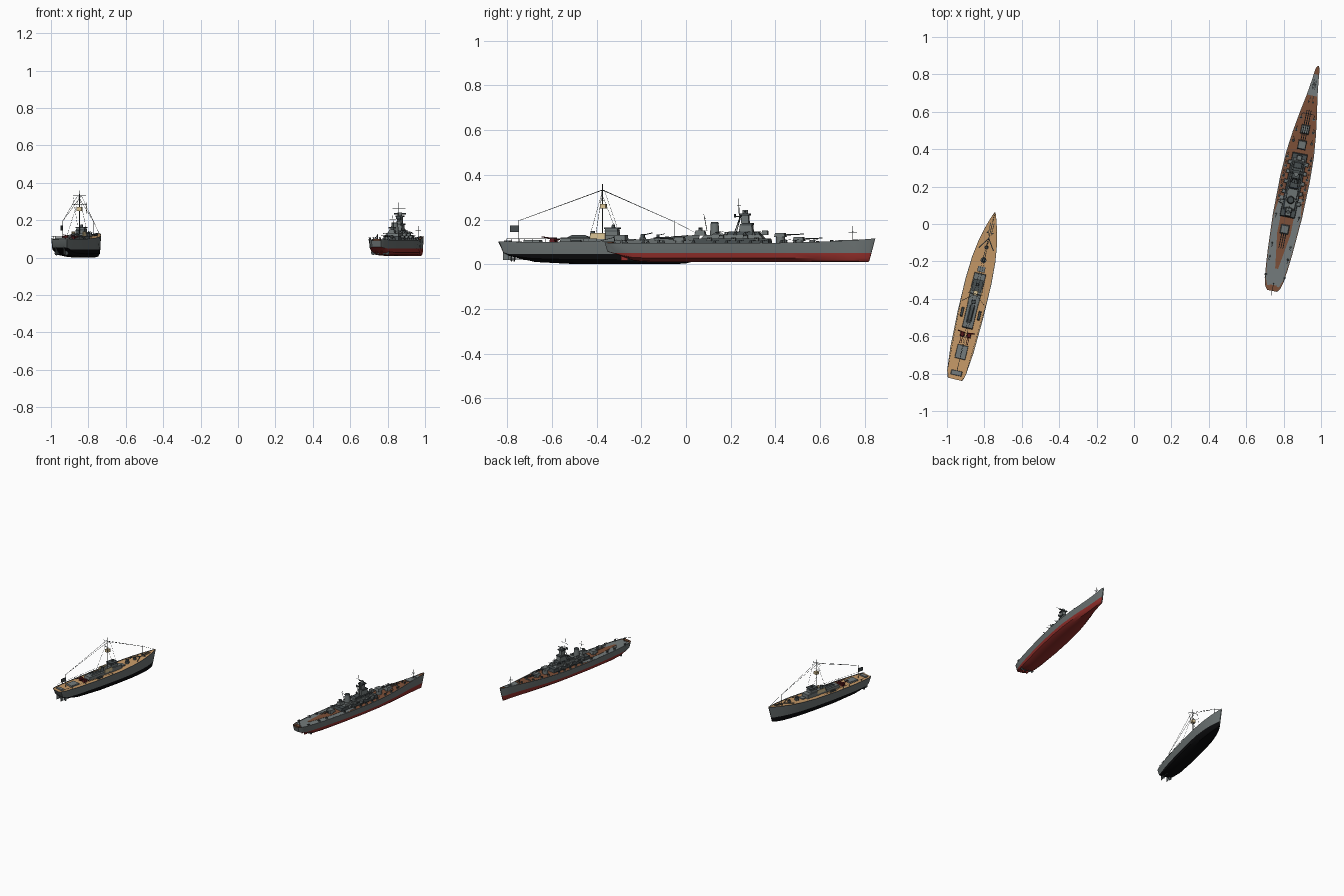
import bpy, bmesh, math
from mathutils import Matrix, Vector

if "Cube" in bpy.data.objects:
    bpy.data.objects.remove(bpy.data.objects["Cube"])


def mat(name, hexa):
    m = bpy.data.materials.new(name)
    c = [int(hexa[i:i + 2], 16) / 255 for i in (0, 2, 4)]
    m.diffuse_color = [((v + .055) / 1.055) ** 2.4 if v > .04 else v / 12.92 for v in c] + [1]
    m.use_nodes = True
    m.node_tree.nodes["Principled BSDF"].inputs["Base Color"].default_value = m.diffuse_color
    return m


GREY, DARK, STEEL = mat("hull_grey", "6c7373"), mat("dark_grey", "474e50"), mat("deck_grey", "747b7c")
BLACK, RED, MAROON = mat("bottom_black", "0b0b0d"), mat("bottom_red", "942f2b"), mat("gun_maroon", "5a191d")
TAN, BROWN, CREAM = mat("tan_wood", "c79a68"), mat("brown_wood", "7d5038"), mat("canvas_cream", "d8c294")
PLACE = Matrix()          # placement of the ship being built


def finish(name, bm, mats, smooth=False):
    bmesh.ops.recalc_face_normals(bm, faces=bm.faces)
    me = bpy.data.meshes.new(name)
    bm.to_mesh(me)
    bm.free()
    for m in mats:
        me.materials.append(m)
    ob = bpy.data.objects.new(name, me)
    bpy.context.collection.objects.link(ob)
    ob.matrix_world = PLACE
    if smooth:
        bpy.context.view_layer.objects.active = ob
        ob.select_set(True)
        bpy.ops.object.shade_smooth_by_angle(angle=math.radians(35))
        ob.select_set(False)
    return ob


def box(name, x, y, z0, w, l, h, m, taper=1.0, taper_y=None):
    """Box standing on z0, with its top optionally narrowed."""
    bm = bmesh.new()
    bmesh.ops.create_cube(bm, size=1)
    for v in bm.verts:
        top = v.co.z > 0
        v.co = (x + v.co.x * w * (taper if top else 1),
                y + v.co.y * l * ((taper_y or taper) if top else 1), z0 + (h if top else 0))
    return finish(name, bm, [m])


def rod(name, a, b, r, m, r2=None, sides=6):
    """Cylinder or cone between two points."""
    a, b = Vector(a), Vector(b)
    d = b - a
    bm = bmesh.new()
    bmesh.ops.create_cone(bm, cap_ends=True, segments=sides, radius1=r,
                          radius2=r if r2 is None else r2, depth=d.length)
    bm.transform(Matrix.Translation((a + b) / 2) @ d.to_track_quat('Z', 'Y').to_matrix().to_4x4())
    return finish(name, bm, [m], sides > 8)


def drum(name, x, y, z0, r, h, m, r2=None, sides=14):
    return rod(name, (x, y, z0), (x, y, z0 + h), r, m, r2, sides)


def hull(name, stations, wl, mats, flare):
    """Loft. Station: y at deck, y at keel, half beam, deck z, keel z."""
    bm = bmesh.new()
    rings = []
    for yt, yb, hb, zd, zk in stations:
        w = max(wl, zk + .002)
        prof = [(0, zd - .004), (hb * .95, zd - .004), (hb * .95, zd), (hb, zd), (hb * flare, w),
                (hb * flare * .93, zk + (w - zk) * .45), (hb * flare * .65, zk + (w - zk) * .1), (0, zk)]
        pts = [(x, yb + (yt - yb) * max(0, (z - zk) / (zd - zk)), z) for x, z in prof]
        pts += [(-x, y, z) for x, y, z in pts[-2:0:-1]]
        rings.append([bm.verts.new(p) for p in pts])
    n = len(rings[0])
    for a, b in zip(rings, rings[1:]):
        for i in range(n):
            f = bm.faces.new((a[i], a[(i + 1) % n], b[(i + 1) % n], b[i]))
            f.material_index = 1 if 4 <= i <= n - 5 else 2 if i in (0, n - 1) else 0
            f.smooth = True
    for r in (rings[0], rings[-1]):
        bm.faces.new(r)
    return finish(name, bm, mats, True)


def deck_plate(name, pts, z, m):
    """Thin mirrored plate from (half width, y) points."""
    bm = bmesh.new()
    loop = [(x, y) for x, y in pts] + [(-x, y) for x, y in reversed(pts)]
    f = bm.faces.new([bm.verts.new((x, y, z)) for x, y in loop])
    for v in [g for g in bmesh.ops.extrude_face_region(bm, geom=[f])['geom'] if isinstance(g, bmesh.types.BMVert)]:
        v.co.z += .0015
    return finish(name, bm, [m])


def turret(name, y, z0, s, w=.046, l=.05, barrel=.085, n=3):
    """Big gun house on a barbette; s gives the firing direction."""
    drum(name + "_barbette", 0, y, .09, w * .45, z0 - .09, GREY)
    box(name + "_house", 0, y, z0, w, l, .018, GREY, .85, .8)
    for i in range(n):
        x = (i - (n - 1) / 2) * .011
        rod(name + "_barrel", (x, y + s * l * .4, z0 + .009), (x, y + s * (l * .4 + barrel), z0 + .013), .0028, DARK, .0019)


def small_gun(name, x, y, z, s, m=DARK, k=1.0):
    drum(name + "_tub", x, y, z, .008 * k, .006 * k, GREY, sides=10)
    box(name + "_mount", x, y, z + .006 * k, .009 * k, .009 * k, .008 * k, m, .8)
    for d in (-.002, .002):
        rod(name + "_barrel", (x + d * k, y, z + .011 * k), (x + d * k, y + s * .022 * k, z + .016 * k), .0009 * k, m)


# ---------------- battleship ----------------
PLACE = Matrix.Translation((.861, .241, 0)) @ Matrix.Rotation(math.radians(-11.6), 4, 'Z')
hull("battleship_hull", [
    (-.612, -.60, .026, .097, .056), (-.595, -.58, .040, .096, .050), (-.56, -.55, .050, .096, .042),
    (-.48, -.48, .060, .095, .014), (-.40, -.40, .067, .094, .010), (-.2, -.2, .079, .094, .010),
    (0, 0, .081, .094, .010), (.13, .13, .076, .095, .010), (.25, .25, .063, .097, .010),
    (.36, .36, .046, .100, .010), (.45, .44, .030, .104, .010), (.53, .52, .019, .108, .010),
    (.60, .582, .011, .114, .010), (.618, .59, .003, .116, .012)], .050, [GREY, RED, BROWN], .93)
# steel deck areas and wooden walkways
deck_plate("quarterdeck_steel", [(.032, -.585), (.046, -.55), (.056, -.47), (.063, -.39), (.073, -.2), (.058, -.10)], .092, STEEL)
deck_plate("quarterdeck_walk", [(.008, -.49), (.018, -.42), (.036, -.3), (.036, -.12)], .0935, BROWN)
deck_plate("forecastle_steel", [(.027, .455), (.017, .53), (.012, .57)], .106, STEEL)
# main guns
turret("fore_turret_low", .27, .104, 1)
turret("fore_turret_high", .185, .122, 1)
turret("aft_turret", -.275, .104, -1)
# superstructure steps
box("lower_house", 0, -.035, .09, .082, .35, .026, DARK, .95, .97)
box("middle_house", 0, -.03, .116, .062, .28, .014, GREY, .92)
box("upper_house", 0, .02, .13, .046, .15, .016, DARK, .9)
box("aft_control_house", 0, -.18, .128, .034, .05, .022, GREY, .8)
drum("aft_director", 0, -.18, .15, .010, .014, DARK)
rod("aft_rangefinder", (-.02, -.18, .16), (.02, -.18, .16), .003, DARK)
# funnel and cap
drum("funnel", 0, -.115, .128, .022, .052, GREY, .018, 16)
drum("funnel_cap", 0, -.115, .18, .019, .008, DARK, .016, 16)
# command tower
box("tower_base", 0, .03, .144, .040, .062, .035, GREY, .85)
box("tower_bridge", 0, .036, .174, .046, .046, .010, DARK)
box("tower_shaft", 0, .025, .184, .028, .036, .038, GREY, .85)
box("tower_top_platform", 0, .025, .218, .040, .044, .008, DARK)
drum("tower_director", 0, .025, .226, .012, .016, GREY)
rod("tower_rangefinder", (-.032, .028, .235), (.032, .028, .235), .0035, DARK)
rod("tower_mast", (0, -.002, .19), (0, -.006, .295), .0022, DARK, .001)
rod("tower_yard", (-.035, -.004, .262), (.035, -.004, .262), .0012, DARK)
box("radar_screen", 0, -.022, .208, .024, .004, .016, DARK)
rod("radar_arm", (0, -.022, .213), (0, .01, .213), .002, DARK)
box("conning_tower", 0, .115, .13, .028, .028, .020, GREY, .85)
rod("aft_mast", (0, -.15, .15), (0, -.165, .225), .0018, DARK, .001)
rod("aft_mast_yard", (-.02, -.16, .205), (.02, -.16, .205), .001, DARK)
# secondary turrets and light guns along both sides
for s in (-1, 1):
    for i, y in enumerate((-.13, -.075, -.02, .035, .085)):
        box("secondary_house", s * .046, y, .104 + .012 * (i % 2), .020, .022, .015, GREY, .8)
        for d in (-.004, .004):
            rod("secondary_barrel", (s * .05, y + d, .114 + .012 * (i % 2)), (s * .072, y + d, .118 + .012 * (i % 2)), .0013, DARK)
        small_gun("side_gun", s * .064, y + .026, .092, 1)
        small_gun("upper_gun", s * .027, y * .8, .130, 1)
    for y in (-.2, -.36, -.43, -.53):
        small_gun("quarter_gun", s * (.05 if y < -.3 else .062), y, .093, -1)
    for y, x in ((.2, .05), (.26, .047), (.33, .035)):
        small_gun("bow_gun", s * x, y, .095, 1)
    rod("tower_leg", (s * .018, -.02, .144), (s * .006, .005, .22), .002, DARK)
    box("launch", s * .034, -.10, .13, .009, .04, .008, STEEL, .7)
    rod("anchor_chain", (s * .008, .43, .103), (s * .006, .54, .109), .0018, DARK)
    drum("capstan", s * .012, .42, .099, .005, .009, DARK, sides=10)
    for x in (.016, .038):                       # shafts and screws
        rod("shaft", (s * x, -.36, .022), (s * x, -.5, .026), .0022, DARK)
        rod("screw", (s * x, -.5, .026), (s * x, -.504, .026), .012, DARK, sides=8)
    box("rudder", s * .014, -.525, .016, .004, .03, .04, RED)
box("breakwater", 0, .355, .097, .058, .004, .008, GREY)
box("stern_platform", 0, -.59, .092, .04, .022, .008, BROWN)
rod("stern_crane_post", (0, -.57, .093), (0, -.575, .125), .002, DARK)
rod("stern_crane_arm", (0, -.575, .12), (0, -.635, .105), .0015, DARK)
rod("bow_staff", (0, .515, .105), (0, .515, .17), .0015, DARK)
rod("bow_staff_yard", (-.015, .515, .145), (.015, .515, .145), .0012, DARK)
rod("bow_staff_bar", (0, .495, .143), (0, .535, .143), .0012, DARK)

# ---------------- patrol boat ----------------
PLACE = Matrix.Translation((-.85, -.383, 0)) @ Matrix.Rotation(math.radians(-13.5), 4, 'Z')
hull("boat_hull", [
    (-.462, -.44, .034, .102, .054), (-.455, -.435, .043, .102, .050), (-.42, -.41, .052, .101, .036),
    (-.3, -.3, .064, .100, .010), (-.1, -.1, .071, .101, 0), (.08, .08, .071, .105, 0),
    (.2, .2, .064, .111, 0), (.29, .285, .051, .117, 0), (.36, .35, .035, .123, .001),
    (.42, .395, .017, .129, .004), (.458, .425, .003, .134, .012)], .045, [GREY, BLACK, TAN], .92)
for s in (-1, 1):
    for i in range(8):                           # railing on the stern half
        y = -.42 + i * .06
        rod("rail_post", (s * (.05 + .0028 * i), y, .1), (s * (.05 + .0028 * i), y, .114), .0009, DARK)
    rod("rail", (s * .05, -.42, .114), (s * .0696, 0, .114), .0008, DARK)
    rod("breakwater", (0, .315, .121), (s * .04, .255, .117), .003, DARK)
    drum("bollard", s * .015, .345, .118, .004, .008, DARK, sides=8)
    rod("anchor_chain", (s * .008, .33, .119), (s * .010, .40, .128), .0018, DARK)
    rod("boat_shaft", (s * .026, -.28, .02), (s * .026, -.40, .024), .0022, DARK)
    rod("boat_screw", (s * .026, -.40, .024), (s * .026, -.404, .024), .012, DARK, sides=8)
    box("boat_rudder", s * .022, -.428, .018, .004, .026, .045, GREY)
    # twin maroon guns
    box("maroon_mount", s * .018, -.215, .097, .022, .026, .022, MAROON, .75)
    for d in (-.004, .004):
        rod("maroon_barrel", (s * .018 + d, -.215, .115), (s * .018 + d, -.265, .122), .0018, MAROON)
    rod("maroon_arm", (s * .018, -.205, .108), (s * .044, -.2, .112), .004, MAROON)
    box("canvas_screen", s * .030, -.005, .112, .004, .07, .028, CREAM)
    box("life_raft", s * .047, -.1, .099, .014, .05, .010, DARK, .8)
    rod("mast_shroud", (0, .01, .33), (s * .06, -.04, .105), .0008, DARK)
    rod("yard_line", (s * .036, .01, .33), (s * .025, .07, .17), .0007, DARK)
rod("chain_stopper", (0, .315, .12), (0, .40, .128), .002, DARK)
box("stern_rack", 0, -.425, .099, .06, .026, .008, STEEL, .9)
box("stern_hatch", 0, -.31, .098, .058, .075, .010, STEEL, .95)
box("engine_house", 0, -.085, .098, .058, .19, .022, GREY, .95)
box("engine_skylight", 0, -.10, .12, .026, .10, .010, DARK, .6)
drum("funnel_stub", 0, -.035, .118, .012, .03, DARK, .010)
box("bridge_lower", 0, .065, .10, .064, .115, .03, GREY, .95)
box("bridge_upper", 0, .055, .13, .046, .06, .028, GREY, .92)
box("bridge_windows", 0, .055, .146, .046, .060, .006, DARK)
box("bridge_rim", 0, .055, .158, .052, .066, .006, DARK)
box("searchlight", 0, .06, .164, .014, .014, .014, DARK, .8)
box("fore_hatch", 0, .145, .105, .04, .03, .008, STEEL)
small_gun("bow_gun", 0, .195, .108, 1, DARK, 2)
small_gun("fore_gun", 0, .265, .114, 1, DARK, 1.4)
# mast with yard, lookout and rigging
rod("mast", (0, .01, .10), (0, .01, .36), .0032, DARK, .0015, 8)
rod("mast_yard", (-.036, .01, .33), (.036, .01, .33), .0015, DARK)
rod("lookout_yard", (-.04, .01, .285), (.04, .01, .285), .0012, DARK)
box("lookout", 0, .014, .25, .026, .026, .02, CREAM)
rod("stern_staff", (0, -.375, .10), (0, -.375, .198), .0016, DARK)
box("flag", 0, -.395, .145, .003, .04, .028, DARK)
rod("bow_staff", (0, .34, .12), (0, .34, .195), .0016, DARK)
for x in (-.01, .01):
    rod("aft_stay", (x, .01, .332), (0, -.375, .195), .0009, DARK)
    rod("fore_stay", (x, .01, .332), (0, .34, .19), .0009, DARK)
rod("bow_stay", (0, .34, .19), (0, .452, .134), .0008, DARK)
